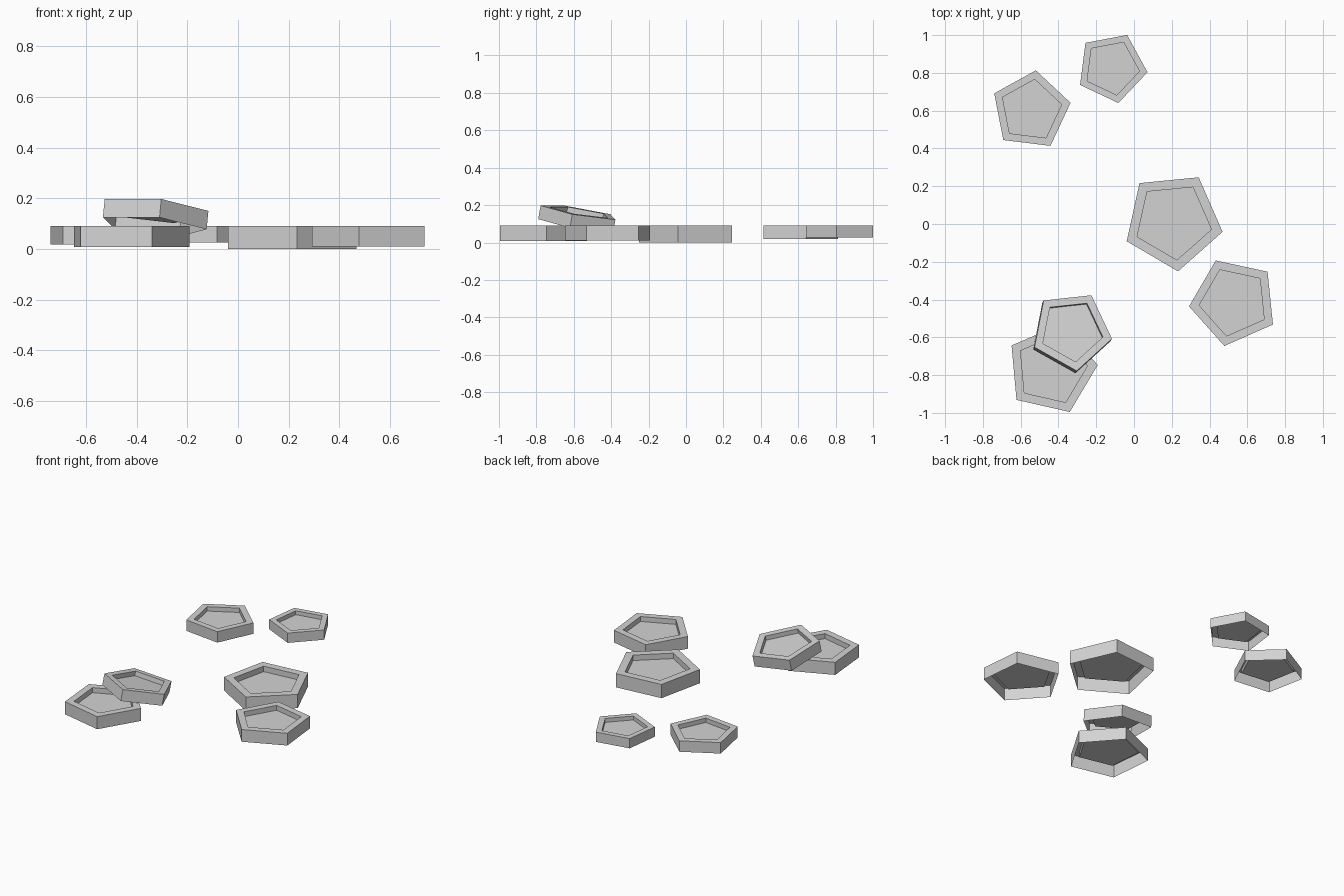
import bpy, bmesh, math
from mathutils import Vector

cube = bpy.data.objects.get("Cube")
if cube:
    bpy.data.objects.remove(cube, do_unlink=True)

grey = bpy.data.materials.new("plain grey")
grey.use_nodes = True
colour = (0.65, 0.65, 0.65, 1)
grey.diffuse_color = colour
grey.node_tree.nodes["Principled BSDF"].inputs["Base Color"].default_value = colour

SIDES = 5
INSET = 0.775      # recess radius as a share of the outer radius
THICK = 0.34       # wall height as a share of the outer radius
DEPTH = 0.4        # recess depth as a share of the wall height


def pentagon_tile(name, centre, radius, turn, normal=(0, 0, 1)):
    """Open-bottomed pentagonal shell; centre is the middle of its rim plane."""
    height = THICK * radius
    bm = bmesh.new()
    # rings: bottom edge, rim outside, rim inside, recess floor
    profile = [(radius, -height), (radius, 0),
               (radius * INSET, 0), (radius * INSET, -height * DEPTH)]
    rings = []
    for r, z in profile:
        ring = []
        for i in range(SIDES):
            a = math.radians(turn) + math.tau * i / SIDES
            ring.append(bm.verts.new((r * math.cos(a), r * math.sin(a), z)))
        rings.append(ring)
    for low, high in zip(rings, rings[1:]):
        for i in range(SIDES):
            j = (i + 1) % SIDES
            bm.faces.new((low[i], low[j], high[j], high[i]))
    bm.faces.new(rings[-1])
    mesh = bpy.data.meshes.new(name)
    bm.to_mesh(mesh)
    bm.free()
    mesh.materials.append(grey)
    tile = bpy.data.objects.new(name, mesh)
    tile.location = centre
    up = Vector((0, 0, 1))
    tile.rotation_euler = up.rotation_difference(Vector(normal)).to_euler()
    bpy.context.collection.objects.link(tile)


# Flat tiles share one rim height
TOP = 0.091
pentagon_tile("large_tile", (0.207, 0.016, TOP), 0.268, -12.4)
pentagon_tile("left_tile", (0.529, -0.412, TOP), 0.239, -30.2)
pentagon_tile("front_right_tile", (-0.437, -0.769, TOP), 0.246, 5.2)
pentagon_tile("back_right_tile", (-0.546, 0.601, TOP), 0.214, 11)
pentagon_tile("back_tile", (-0.118, 0.828, TOP), 0.191, -7.3)

# Tile leaning on the front right one
pentagon_tile("leaning_tile", (-0.33, -0.564, 0.164), 0.218, -11.3,
              (0.0965, 0.17, 1))
